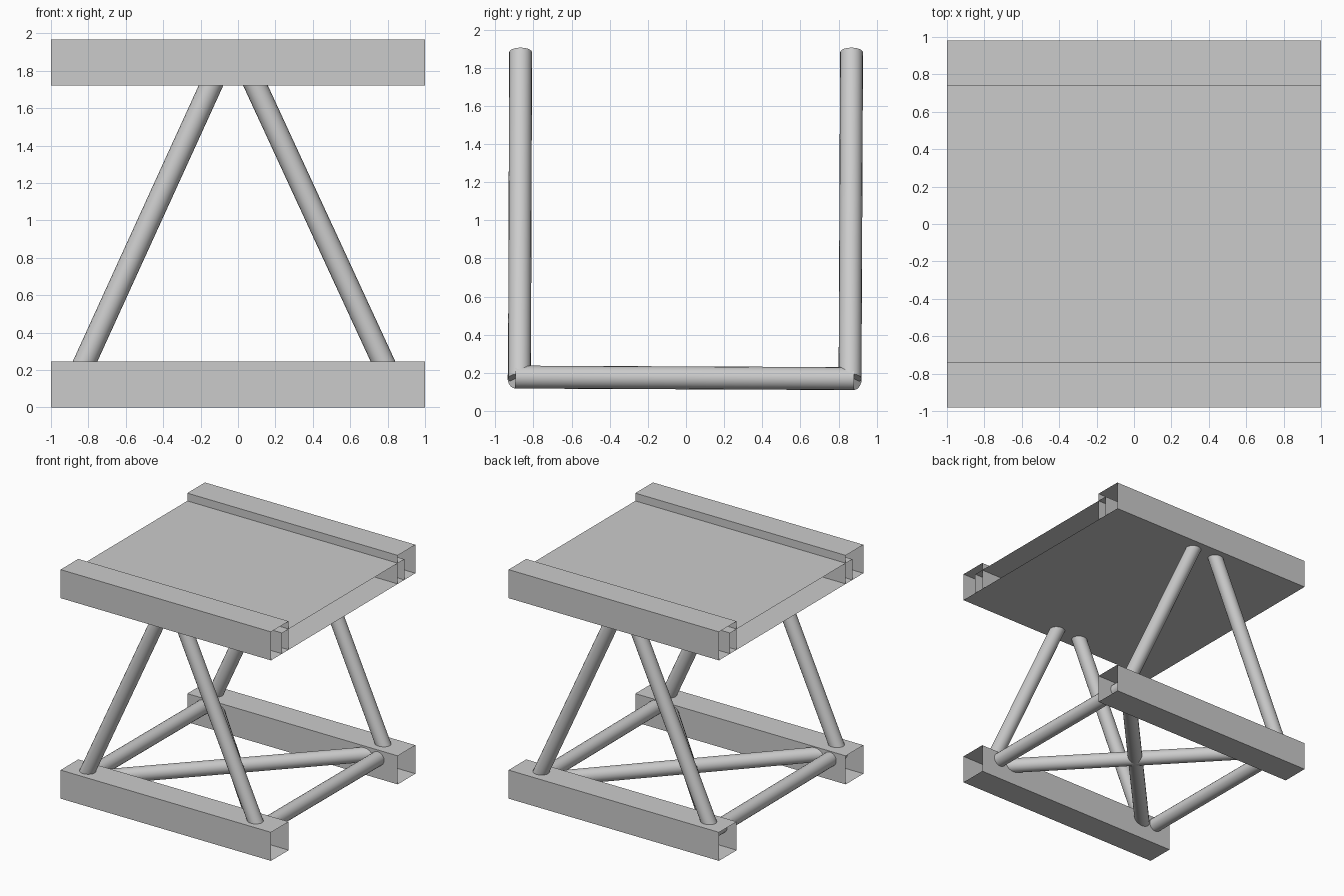
import bpy
import bmesh
from mathutils import Vector

if "Cube" in bpy.data.objects:
    bpy.data.objects.remove(bpy.data.objects["Cube"])


def open_tube(name, y0, y1, z0, z1):
    """Thin sheet rectangular sleeve along x, open at both ends."""
    bm = bmesh.new()
    profile = [(y0, z0), (y1, z0), (y1, z1), (y0, z1)]
    near = [bm.verts.new((-1, y, z)) for y, z in profile]
    far = [bm.verts.new((1, y, z)) for y, z in profile]
    for i in range(4):
        j = (i + 1) % 4
        bm.faces.new((near[i], near[j], far[j], far[i]))
    # make faces point away from the sleeve axis
    centre = Vector((0, (y0 + y1) / 2, (z0 + z1) / 2))
    bm.normal_update()
    for f in bm.faces:
        if f.normal.dot(f.calc_center_median() - centre) < 0:
            f.normal_flip()
    mesh = bpy.data.meshes.new(name)
    bm.to_mesh(mesh)
    bm.free()
    obj = bpy.data.objects.new(name, mesh)
    bpy.context.collection.objects.link(obj)
    return obj


def rod(name, a, b, radius=0.06):
    """Round bar between two points."""
    a, b = Vector(a), Vector(b)
    axis = b - a
    bpy.ops.mesh.primitive_cylinder_add(vertices=20, radius=radius,
                                        depth=axis.length, location=(a + b) / 2)
    obj = bpy.context.object
    obj.name = name
    obj.rotation_mode = 'QUATERNION'
    obj.rotation_quaternion = axis.to_track_quat('Z', 'Y')
    bpy.ops.object.shade_smooth_by_angle()
    return obj


# hollow rails: bottom runners and seat side rails
for side, y0, y1 in (("front", -0.98, -0.74), ("back", 0.74, 0.98)):
    open_tube(side + "_bottom_rail", y0, y1, 0.0, 0.245)
    open_tube(side + "_top_rail", y0, y1, 1.722, 1.967)

# hollow deck slotted into the top rails
open_tube("deck", -0.83, 0.83, 1.722, 1.9)

# slanted legs forming an A on each side
for side, yb, yt in (("front", -0.873, -0.867), ("back", 0.86, 0.868)):
    rod(side + "_left_leg", (-0.85, yb, 0.175), (-0.072, yt, 1.88))
    rod(side + "_right_leg", (0.81, yb, 0.17), (0.02, yt, 1.88))

# bottom cross ties and diagonal braces
left_front, left_back = (-0.85, -0.895, 0.178), (-0.85, 0.88, 0.17)
right_front, right_back = (0.81, -0.895, 0.178), (0.81, 0.88, 0.17)
rod("left_tie", left_front, left_back)
rod("right_tie", right_front, right_back)
rod("diagonal_brace_a", left_front, right_back)
rod("diagonal_brace_b", right_front, left_back)
